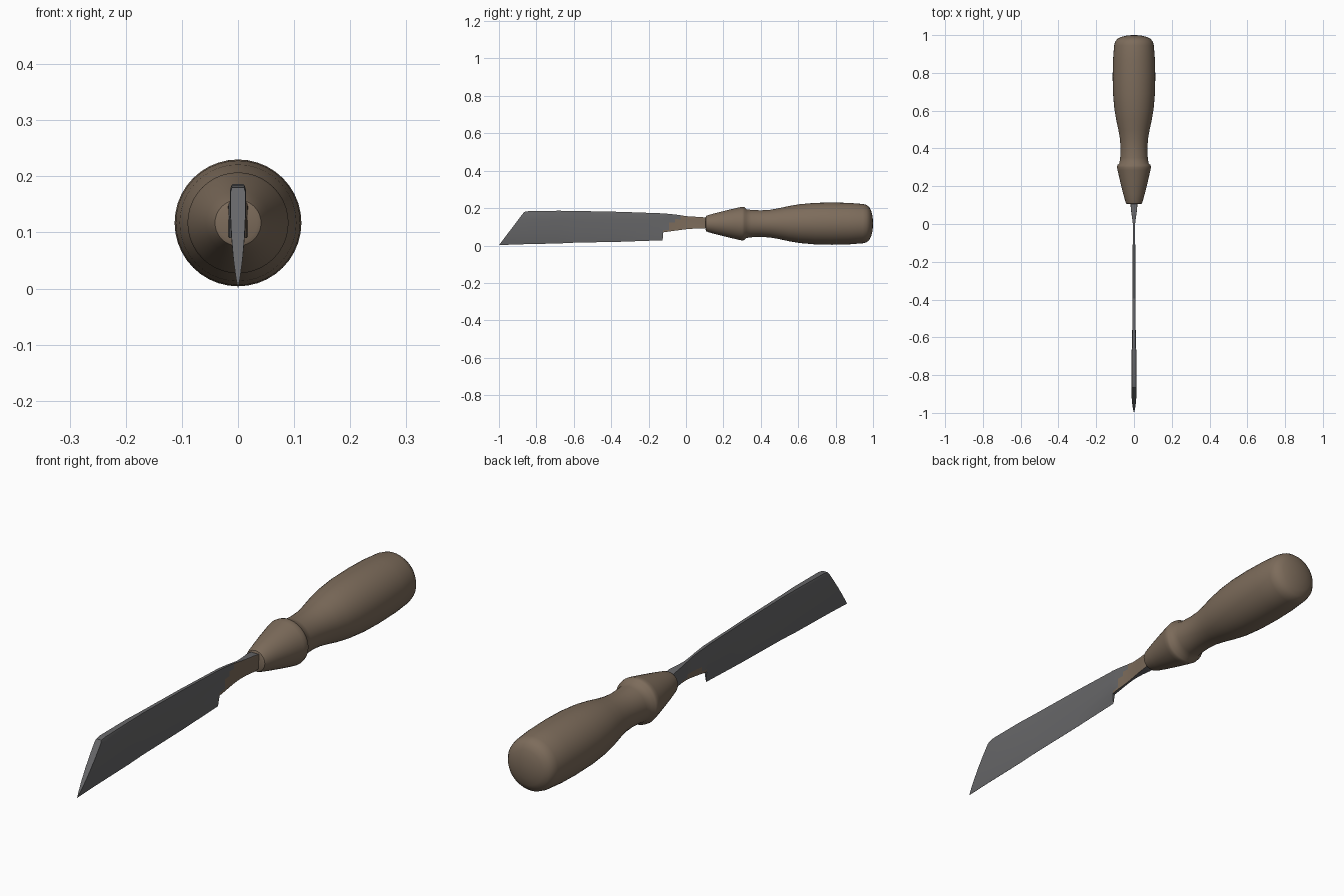
import bpy, bmesh, math
from mathutils import Vector

if "Cube" in bpy.data.objects:
    bpy.data.objects.remove(bpy.data.objects["Cube"], do_unlink=True)


def material(name, rgb):
    mat = bpy.data.materials.new(name)
    mat.use_nodes = True
    colour = (*rgb, 1)
    mat.diffuse_color = colour
    mat.node_tree.nodes["Principled BSDF"].inputs["Base Color"].default_value = colour
    return mat


wood = material("brown_wood", (0.205, 0.15, 0.105))
steel = material("grey_steel", (0.135, 0.135, 0.14))


def loft(name, rings, mats, angle):
    """Join closed rings of points into a capped, smooth-shaded solid."""
    bm = bmesh.new()
    loops = [[bm.verts.new(p) for p in ring] for ring in rings]
    n = len(loops[0])
    for a, b in zip(loops, loops[1:]):
        for i in range(n):
            j = (i + 1) % n
            bm.faces.new((a[i], a[j], b[j], b[i]))
    bm.faces.new(loops[0])
    bm.faces.new(loops[-1])
    bmesh.ops.recalc_face_normals(bm, faces=bm.faces)
    mesh = bpy.data.meshes.new(name)
    bm.to_mesh(mesh)
    bm.free()
    for m in mats:
        mesh.materials.append(m)
    for f in mesh.polygons:
        f.use_smooth = True
    mesh.set_sharp_from_angle(angle=math.radians(angle))
    obj = bpy.data.objects.new(name, mesh)
    bpy.context.collection.objects.link(obj)
    return obj


# Turned handle: (y, radius) profile around a horizontal axis
AXIS_Z, SIDES = 0.117, 40
profile = [(0.105, 0.034), (0.108, 0.041), (0.12, 0.046), (0.16, 0.057),
           (0.22, 0.072), (0.285, 0.087), (0.3, 0.09), (0.312, 0.088),
           (0.322, 0.077), (0.35, 0.073), (0.4, 0.071), (0.45, 0.074),
           (0.5, 0.083), (0.55, 0.094), (0.61, 0.104), (0.69, 0.111),
           (0.78, 0.113), (0.87, 0.111), (0.945, 0.105), (0.965, 0.1),
           (0.98, 0.088), (0.99, 0.068), (0.997, 0.04), (1.0, 0.012)]
rings = []
for y, r in profile:
    turn = [math.tau * i / SIDES for i in range(SIDES)]
    rings.append([(r * math.cos(a), y, AXIS_Z + r * math.sin(a)) for a in turn])
loft("handle", rings, [wood], 40)

# Blade and tang: (y at edge, y at spine, z edge, z spine, half width, squareness)
stations = [(-1.0, -0.865, 0.002, 0.18, 0.0135, 0),
            (-0.9, -0.84, 0.006, 0.184, 0.0145, 0),
            (-0.68, -0.68, 0.011, 0.186, 0.0125, 0),
            (-0.6, -0.6, 0.015, 0.185, 0.0095, 0),
            (-0.35, -0.35, 0.02, 0.18, 0.008, 0),
            (-0.125, -0.125, 0.028, 0.172, 0.007, 0),
            (-0.122, -0.122, 0.07, 0.172, 0.007, 0.8),
            (-0.09, -0.09, 0.075, 0.169, 0.006, 1),
            (-0.06, -0.06, 0.079, 0.166, 0.005, 1),
            (-0.03, -0.03, 0.083, 0.162, 0.0045, 1),
            (0.0, 0.0, 0.087, 0.157, 0.006, 1),
            (0.04, 0.04, 0.09, 0.154, 0.011, 1),
            (0.08, 0.08, 0.09, 0.153, 0.017, 1),
            (0.13, 0.13, 0.095, 0.145, 0.018, 1)]
# Wedge section: (height fraction, width fraction)
section = [(0.0, 0.03), (0.1, 0.28), (0.28, 0.6), (0.5, 0.85),
           (0.72, 0.98), (0.95, 1.0), (1.0, 0.8)]
rings = []
for y0, y1, z0, z1, half, square in stations:
    side = []
    for t, w in section:
        w += (0.95 - w) * square if w < 0.95 else 0
        side.append(Vector((half * w, y0 + (y1 - y0) * t, z0 + (z1 - z0) * t)))
    rings.append(side + [Vector((-p.x, p.y, p.z)) for p in reversed(side)])
blade = loft("blade_and_tang", rings, [steel, wood], 35)

# Brown stain on the tang, behind a diagonal line
for f in blade.data.polygons:
    c, nx = f.center, f.normal.x
    behind = c.y > -0.12 + (c.z - 0.07)
    low_far_side = nx < -0.3 and c.z < 0.1 and c.y < 0.03
    if behind and (nx > 0.3 or low_far_side):
        f.material_index = 1
